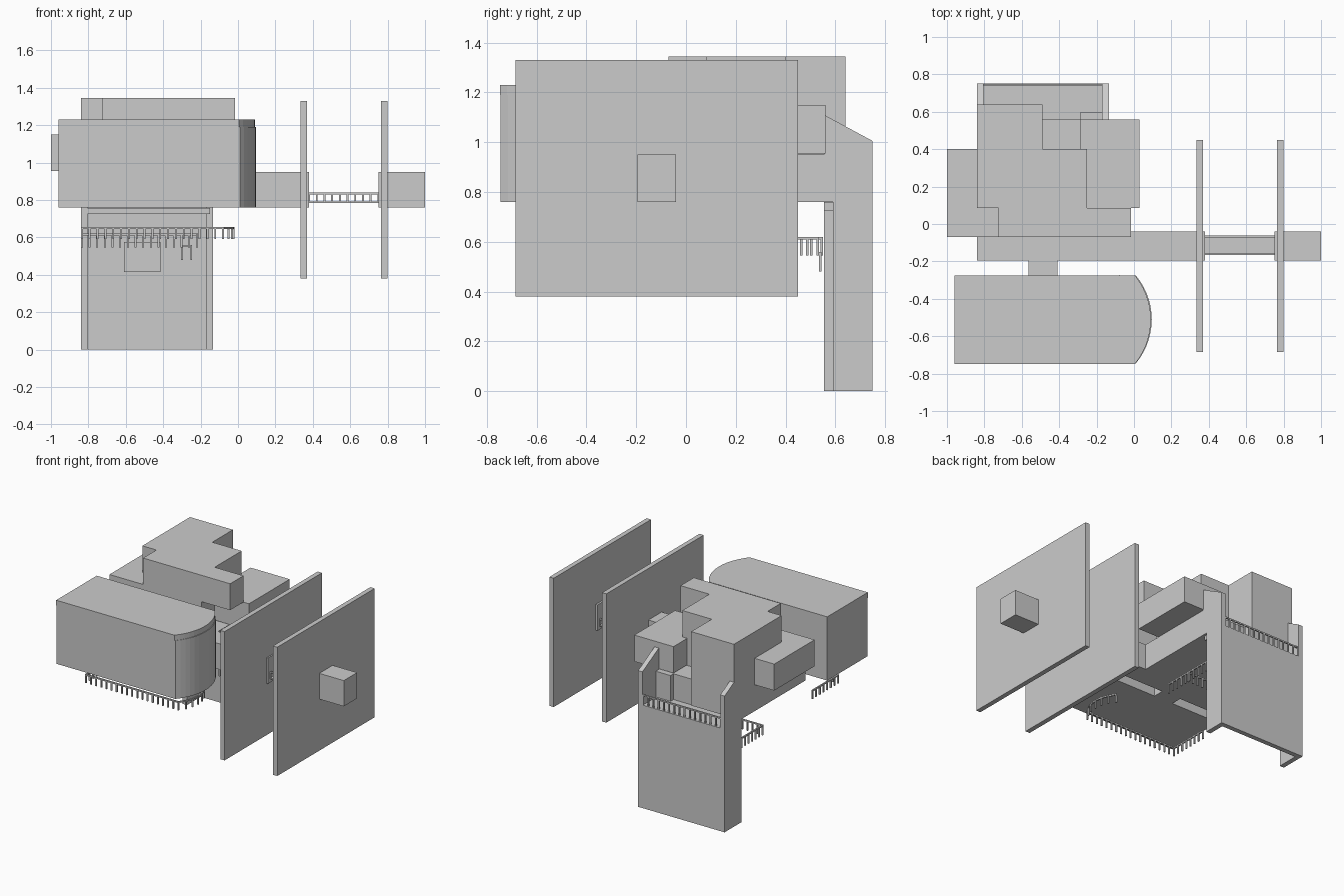
import bpy, bmesh, math

if "Cube" in bpy.data.objects:
    bpy.data.objects.remove(bpy.data.objects["Cube"])


def make(name, bm):
    bmesh.ops.recalc_face_normals(bm, faces=bm.faces)
    me = bpy.data.meshes.new(name)
    bm.to_mesh(me)
    bm.free()
    ob = bpy.data.objects.new(name, me)
    bpy.context.collection.objects.link(ob)
    return ob


def add_box(bm, x0, x1, y0, y1, z0, z1):
    vs = bmesh.ops.create_cube(bm, size=1)["verts"]
    for v in vs:
        v.co = ((x0 + x1) / 2 + v.co.x * (x1 - x0),
                (y0 + y1) / 2 + v.co.y * (y1 - y0),
                (z0 + z1) / 2 + v.co.z * (z1 - z0))
    return vs


def box(name, *dims):
    bm = bmesh.new()
    add_box(bm, *dims)
    return make(name, bm)


def prism(name, pts, lo, hi, axis="z"):
    # extrude a closed outline along z (x, y points) or along x (y, z points)
    bm = bmesh.new()
    place = (lambda p: (p[0], p[1], lo)) if axis == "z" else (lambda p: (lo, p[0], p[1]))
    f = bm.faces.new([bm.verts.new(place(p)) for p in pts])
    ext = bmesh.ops.extrude_face_region(bm, geom=[f])["geom"]
    vec = (0, 0, hi - lo) if axis == "z" else (hi - lo, 0, 0)
    bmesh.ops.translate(bm, vec=vec, verts=[v for v in ext if isinstance(v, bmesh.types.BMVert)])
    return make(name, bm)


def railing(name, path, z0, z1, step=0.042, r=0.005):
    # handrail with evenly spaced posts along a ground path
    bm = bmesh.new()
    for (ax, ay), (bx, by) in zip(path, path[1:]):
        length = math.hypot(bx - ax, by - ay)
        ang = math.atan2(by - ay, bx - ax)
        c, s = math.cos(ang), math.sin(ang)
        for v in add_box(bm, -r, length + r, -r, r, z1 - 2 * r, z1):
            x, y, z = v.co
            v.co = (ax + x * c - y * s, ay + x * s + y * c, z)
        n = max(1, round(length / step))
        for i in range(n + 1):
            px, py = ax + (bx - ax) * i / n, ay + (by - ay) * i / n
            add_box(bm, px - r, px + r, py - r, py + r, z0, z1 - 2 * r)
    return make(name, bm)


def arc(x, tip, y0, y1, n=14):
    # bulging end between (x, y0) and (x, y1)
    h, s = (y1 - y0) / 2, tip - x
    rad = (h * h + s * s) / (2 * s)
    a = math.asin(h / rad)
    return [(tip - rad + rad * math.cos(-a + 2 * a * i / n),
             (y0 + y1) / 2 + rad * math.sin(-a + 2 * a * i / n)) for i in range(n + 1)]


# big upright panels
for side, x in (("inner", 0.335), ("outer", 0.765)):
    box(side + "_panel", x, x + 0.035, -0.685, 0.45, 0.38, 1.33)

# long corridor, its outer stub and the open footbridge between
box("corridor", -0.84, 0.38, -0.195, -0.04, 0.76, 0.95)
box("corridor_end", 0.75, 1.0, -0.195, -0.04, 0.76, 0.95)
box("bridge_deck", 0.38, 0.75, -0.167, -0.062, 0.785, 0.793)
for side, y in (("front", -0.162), ("back", -0.067)):
    railing("bridge_rail_" + side, [(0.38, y), (0.75, y)], 0.79, 0.84)

# front hall with rounded end and roof slab
hall = [(-0.96, -0.275), (-0.96, -0.745)]
prism("front_hall", hall + arc(0.01, 0.095, -0.745, -0.275), 0.76, 1.19)
prism("front_hall_roof", [(-0.96, -0.275), (-0.96, -0.748)]
      + arc(0.005, 0.09, -0.748, -0.275), 1.19, 1.23)
box("hall_connector", -0.565, -0.41, -0.28, -0.19, 0.76, 0.95)

# central building: lower floor, middle floor rooms, stepped upper floor
box("lower_floor", -0.84, -0.135, -0.04, 0.56, 0.76, 0.95)
box("lower_back_room", -0.29, -0.135, 0.55, 0.595, 0.76, 0.95)
box("middle_core", -0.84, -0.25, -0.07, 0.40, 0.95, 1.15)
box("middle_left_wing", -1.0, -0.725, -0.07, 0.40, 0.955, 1.15)
box("middle_right_wing", -0.29, 0.03, 0.085, 0.56, 0.955, 1.15)
box("rear_stair_room", -0.84, -0.49, 0.39, 0.64, 0.80, 1.16)
prism("upper_floor", [(-0.725, -0.07), (-0.015, -0.07), (-0.015, 0.085), (-0.25, 0.085),
                      (-0.25, 0.40), (-0.49, 0.40), (-0.49, 0.64), (-0.84, 0.64),
                      (-0.84, 0.085), (-0.725, 0.085)], 1.15, 1.345)

# rear tower: back wall, two side walls with sloped tops, balcony
box("tower_back_wall", -0.84, -0.135, 0.715, 0.75, 0, 0.76)
prism("tower_left_wall", [(0.555, 0), (0.75, 0), (0.75, 1.005), (0.555, 1.11)],
      -0.84, -0.805, "x")
prism("tower_right_wall", [(0.59, 0), (0.75, 0), (0.75, 1.005), (0.555, 1.11),
                           (0.555, 0.76), (0.59, 0.76)], -0.17, -0.135, "x")
box("balcony_deck", -0.82, -0.15, 0.555, 0.74, 0.725, 0.758)
railing("balcony_rail", [(-0.805, 0.742), (-0.17, 0.742)], 0.76, 0.835)
box("tower_inner_box", -0.61, -0.415, 0.62, 0.72, 0.415, 0.575)

# hanging railings below the floors
railing("front_hanging_rail", [(-0.835, -0.28), (-0.835, -0.58)]
        + arc(-0.08, -0.025, -0.58, -0.28, 6), 0.59, 0.655)
railing("rear_hanging_rail", [(-0.835, 0.545), (-0.835, 0.30)], 0.545, 0.62)
railing("side_hanging_rail", [(-0.835, 0.30), (-0.22, 0.30)], 0.545, 0.62)
railing("right_hanging_rail", [(-0.22, 0.10), (-0.22, 0.53)], 0.545, 0.62)
railing("short_hanging_rail", [(-0.30, 0.54), (-0.25, 0.54)], 0.48, 0.56)
